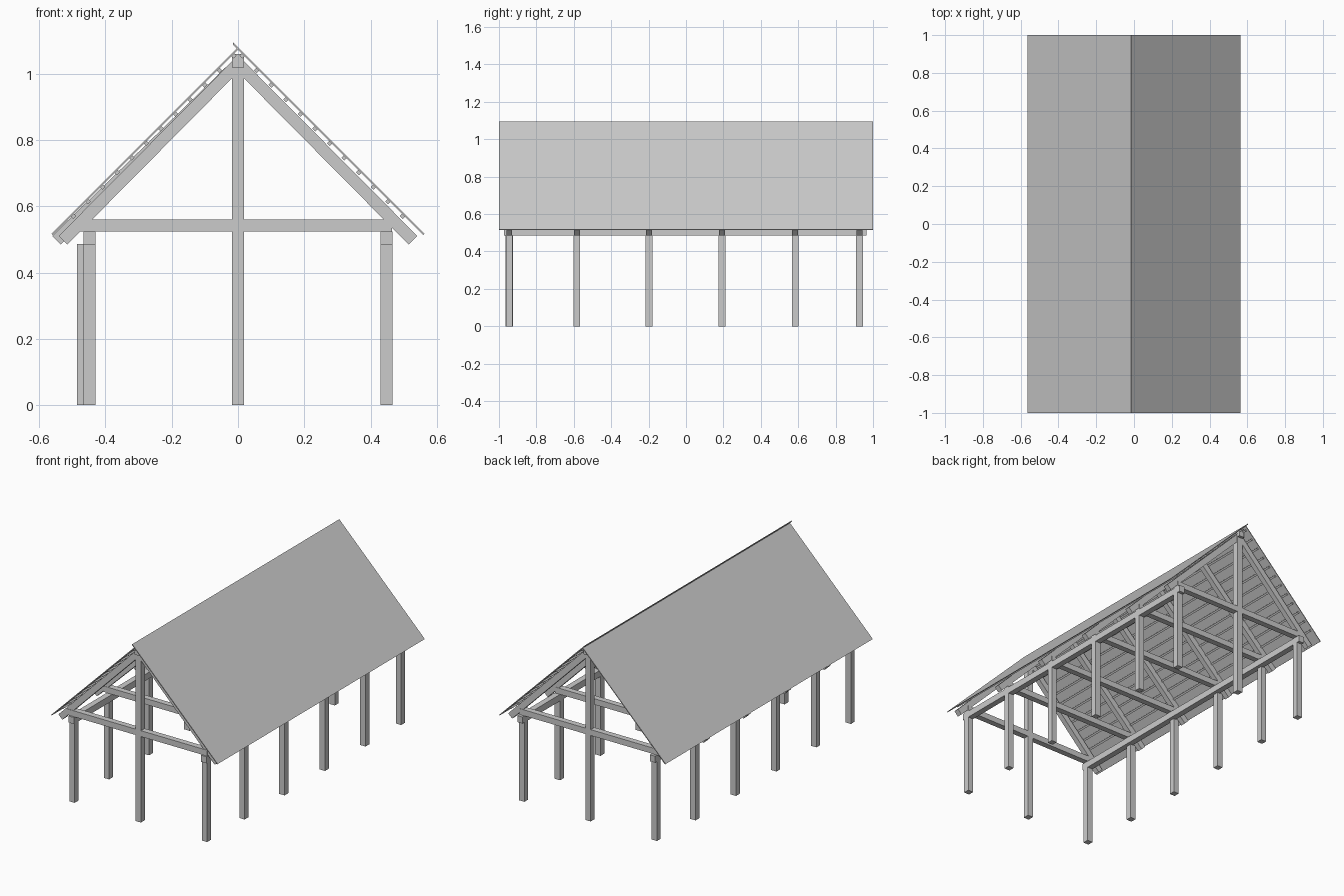
import bpy, bmesh

if "Cube" in bpy.data.objects:
    bpy.data.objects.remove(bpy.data.objects["Cube"])

T = 0.018  # half thickness of the timbers


def prism(name, pts, y0, y1):
    """Extrude a front-view (x, z) outline from y0 to y1."""
    bm = bmesh.new()
    face = bm.faces.new([bm.verts.new((x, y0, z)) for x, z in pts])
    new = bmesh.ops.extrude_face_region(bm, geom=[face])["geom"]
    verts = [v for v in new if isinstance(v, bmesh.types.BMVert)]
    bmesh.ops.translate(bm, verts=verts, vec=(0, y1 - y0, 0))
    bmesh.ops.recalc_face_normals(bm, faces=bm.faces)
    mesh = bpy.data.meshes.new(name)
    bm.to_mesh(mesh)
    bm.free()
    obj = bpy.data.objects.new(name, mesh)
    bpy.context.collection.objects.link(obj)
    return obj


def box(name, x0, x1, y0, y1, z0, z1):
    return prism(name, [(x0, z0), (x1, z0), (x1, z1), (x0, z1)], y0, y1)


# Six frames: posts, tie beam and a pair of rafters
frames = [-0.945, -0.584, -0.198, 0.193, 0.584, 0.928]
for i, y in enumerate(frames):
    end = i in (0, len(frames) - 1)
    shift = 0 if end else 0.02
    for side, x in (("left", -0.448 - shift), ("right", 0.448)):
        box(f"{side}_post_{i}", x - T, x + T, y - T, y + T, 0, 0.487)
    box(f"tie_beam_{i}", -0.487, 0.465, y - T, y + T, 0.525, 0.561)
    for side, s, d in (("left", -1, shift), ("right", 1, 0)):
        pts = [(0, 1.005), (s * (0.515 + d), 0.485),
               (s * (0.541 + d), 0.511), (0, 1.056)]
        prism(f"{side}_rafter_{i}", pts, y - 0.016, y + 0.016)
    # Tall centre posts only at the two gable ends
    if end:
        box(f"king_post_{i}", -T, T, y - T - 0.001, y + T + 0.001, 0, 1.02)

# Lengthwise wall plates and ridge beam
for side, x in (("left", -0.448), ("right", 0.448)):
    box(f"{side}_wall_plate", x - T, x + T, -0.972, 0.964, 0.485, 0.525)
box("ridge_beam", -T, T, -0.972, 0.964, 1.02, 1.06)

# Roof battens, rotated with the slope
for side, s in (("left", -1), ("right", 1)):
    for i in range(12):
        x = 0.013 + 0.044 * i
        z = 1.068 - x
        r = 0.0085
        prism(f"{side}_batten_{i}",
              [(s * (x - r), z), (s * x, z - r), (s * (x + r), z), (s * x, z + r)],
              -0.985, 0.985)

# Thin roof sheets; the right one laps over the ridge
for name, s, top in (("left_roof_sheet", -1, 0.0), ("right_roof_sheet", 1, -0.015)):
    lo, hi = 1.073, 1.08
    pts = [(s * top, lo - top), (s * 0.559, lo - 0.559),
           (s * 0.563, hi - 0.563), (s * top, hi - top)]
    prism(name, pts, -1, 1)
